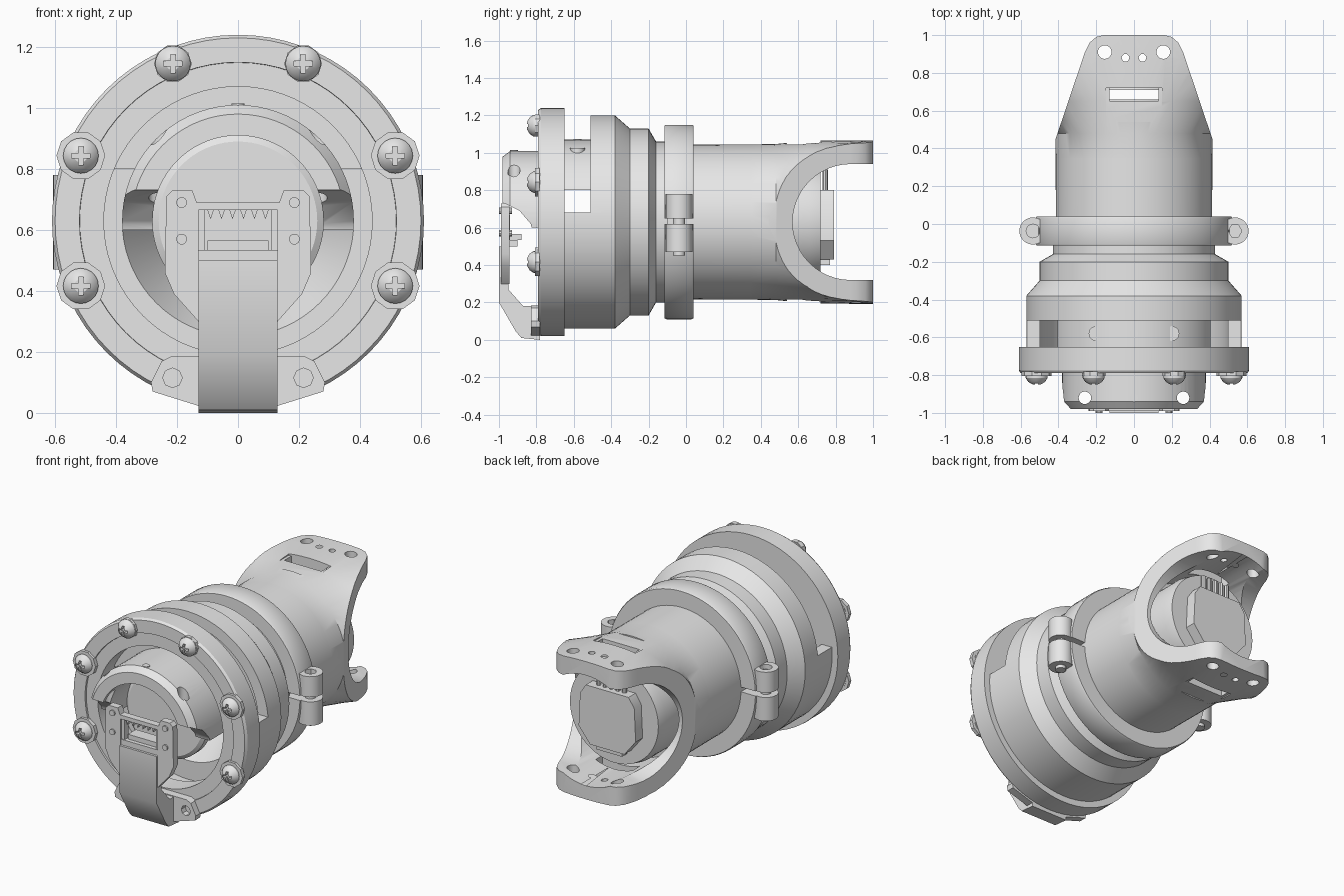
import bpy, bmesh, math

if "Cube" in bpy.data.objects:
    bpy.data.objects.remove(bpy.data.objects["Cube"])

GREY = bpy.data.materials.new("plain_grey")
GREY.use_nodes = True
GREY.diffuse_color = (0.8, 0.8, 0.8, 1)
GREY.node_tree.nodes["Principled BSDF"].inputs["Base Color"].default_value = (0.8, 0.8, 0.8, 1)
AXIS = 0.63  # height of the main axis
parts = []


def finish(name, bm, keep=True):
    bmesh.ops.recalc_face_normals(bm, faces=bm.faces)
    mesh = bpy.data.meshes.new(name)
    bm.to_mesh(mesh)
    bm.free()
    mesh.materials.append(GREY)
    ob = bpy.data.objects.new(name, mesh)
    bpy.context.collection.objects.link(ob)
    if keep:
        parts.append(ob)
    return ob


def loft(name, rings, closed=False, segs=72, cz=AXIS, keep=True):
    """Elliptic rings (y, radius x, radius z) joined along y."""
    bm = bmesh.new()
    rows = []
    for y, rx, rz in rings:
        angles = [2 * math.pi * i / segs for i in range(segs)]
        rows.append([bm.verts.new((rx * math.cos(a), y, cz + rz * math.sin(a))) for a in angles])
    pairs = list(zip(rows, rows[1:]))
    if closed:
        pairs.append((rows[-1], rows[0]))
    else:
        bm.faces.new(rows[0])
        bm.faces.new(rows[-1])
    for a, b in pairs:
        for i in range(segs):
            j = (i + 1) % segs
            bm.faces.new((a[i], a[j], b[j], b[i]))
    return finish(name, bm, keep)


def lathe(name, profile, **kw):
    return loft(name, [(y, r, r) for y, r in profile], **kw)


def prism(name, pts, axis, lo, hi, keep=True):
    """Extrude a flat outline along x, y or z."""
    place = {"x": lambda p, t: (t, p[0], p[1]),
             "y": lambda p, t: (p[0], t, p[1]),
             "z": lambda p, t: (p[0], p[1], t)}[axis]
    bm = bmesh.new()
    a = [bm.verts.new(place(p, lo)) for p in pts]
    b = [bm.verts.new(place(p, hi)) for p in pts]
    bm.faces.new(a)
    bm.faces.new(b)
    for i in range(len(pts)):
        j = (i + 1) % len(pts)
        bm.faces.new((a[i], a[j], b[j], b[i]))
    return finish(name, bm, keep)


def rod(name, axis, c, r, lo, hi, n=20, keep=True):
    pts = [(c[0] + r * math.cos(2 * math.pi * i / n), c[1] + r * math.sin(2 * math.pi * i / n)) for i in range(n)]
    return prism(name, pts, axis, lo, hi, keep)


def box(name, x0, x1, y0, y1, z0, z1, keep=True):
    return prism(name, [(x0, y0), (x1, y0), (x1, y1), (x0, y1)], "z", z0, z1, keep)


def mirrored(half):
    return half + [(-x, v) for x, v in reversed(half) if x > 0]


def cut(ob, *cutters, op="DIFFERENCE"):
    """Apply booleans, then drop the cutters."""
    bpy.context.view_layer.objects.active = ob
    for c in cutters:
        mod = ob.modifiers.new("cut", "BOOLEAN")
        mod.operation, mod.solver, mod.object = op, "EXACT", c
        bpy.ops.object.modifier_apply(modifier=mod.name)
        bpy.data.objects.remove(c)


def hole(axis, c, r, lo=-2, hi=2, n=20):
    return rod("hole_cutter", axis, c, r, lo, hi, n, keep=False)


def cutbox(*size):
    return box("box_cutter", *size, keep=False)


# Housing with a funnel mouth and an open upper slot
housing = lathe("housing", [(-0.3, 0.27), (-0.5, 0.38), (-0.5, 0.5), (-0.66, 0.5), (-0.66, 0.57),
                            (-0.38, 0.57), (-0.3, 0.5), (-0.2, 0.5), (-0.16, 0.43), (-0.1, 0.43)])
cut(housing, cutbox(-1, 1, -0.7, -0.51, 0.68, 1.5))
lathe("main_tube", [(-0.11, 0.413), (0.35, 0.415)])

# Front flange
lathe("front_flange", [(-0.65, 0.44), (-0.65, 0.61), (-0.775, 0.61), (-0.79, 0.6), (-0.79, 0.52),
                       (-0.778, 0.519), (-0.778, 0.44)], closed=True)

# Hood inside the flange, with the round face it shelters
hood = lathe("hood", [(-0.65, 0.28), (-0.65, 0.38), (-0.94, 0.38), (-0.98, 0.35), (-0.98, 0.28)], closed=True)
sweep = [(-1.1, 0.74), (-0.97, 0.73), (-0.89, 0.69), (-0.83, 0.62), (-0.8, 0.5), (-1.1, 0.5)]
cut(hood, cutbox(-1, 1, -1.2, 0, 0, 0.6), prism("sweep_cutter", sweep, "x", -1, 1, keep=False),
    *[hole("z", (s * 0.26, -0.92), 0.033, 0.6, 2) for s in (-1, 1)])
lathe("round_face", [(-0.66, 0.282), (-0.71, 0.282), (-0.725, 0.26)])
rear = lathe("hood_rear", [(-0.66, 0.33), (-0.66, 0.44), (-0.5, 0.44), (-0.5, 0.33)], closed=True)
cut(rear, cutbox(-1, 1, -1, 0, 0, 0.8))
for x, y, r in ((0, -0.92, 0.022), (0, -0.58, 0.022), (0.2, -0.58, 0.04), (-0.2, -0.58, 0.04)):
    top = AXIS + math.sqrt((0.38 if y < -0.7 else 0.44) ** 2 - x * x)
    rod("hood_bolt", "z", (x, y), r, top - 0.04, top + 0.004, 12)

# Cross-head screws on bosses around the flange
screw = lathe("flange_screw", [(-0.78, 0.058), (-0.815, 0.058), (-0.835, 0.045), (-0.85, 0.022)],
              segs=20, cz=0)
cut(screw, cutbox(-0.03, 0.03, -0.9, -0.83, -0.008, 0.008), cutbox(-0.008, 0.008, -0.9, -0.83, -0.03, 0.03))
for k in range(8):
    a = math.radians(22.5 + 45 * k)
    x, z = 0.558 * math.cos(a), AXIS + 0.558 * math.sin(a)
    if z < 0.2:
        continue
    rod("screw_boss", "y", (x, z), 0.08 if abs(x) > 0.4 else 0.062, -0.806, -0.782, 10)
    copy = bpy.data.objects.new("flange_screw", screw.data)
    copy.location = (x, 0, z)
    bpy.context.collection.objects.link(copy)
    parts.append(copy)
parts.remove(screw)
bpy.data.objects.remove(screw)

# Bent front arm, its lugs and the forked head
strap = [(-0.78, 0), (-0.88, 0.01), (-0.91, 0.045), (-1, 0.2), (-1, 0.5), (-0.95, 0.5),
         (-0.95, 0.27), (-0.87, 0.18), (-0.78, 0.18)]
prism("arm_strap", strap, "x", -0.13, 0.13)
lugs = prism("arm_lugs", mirrored([(0, 0.005), (0.12, 0.02), (0.28, 0.07), (0.285, 0.1),
                                   (0.25, 0.17), (0.22, 0.185), (0, 0.185)]), "y", -0.83, -0.78)
cut(lugs, *[hole("y", (s * 0.215, 0.115), 0.032, n=8) for s in (-1, 1)])
head = prism("arm_head", mirrored([(0, 0.3), (0.13, 0.3), (0.21, 0.39), (0.24, 0.46), (0.235, 0.71),
                                   (0.215, 0.73), (0.15, 0.73), (0.135, 0.69), (0, 0.69)]), "y", -0.99, -0.945)
cut(head, cutbox(-0.13, 0.13, -1.1, -0.9, 0.5, 0.665))
box("head_sill", -0.14, 0.14, -0.985, -0.9, 0.5, 0.535)
box("head_inner_sill", -0.1, 0.1, -0.96, -0.88, 0.535, 0.565)
for s in (-1, 1):
    box("head_post", s * 0.125 - 0.015, s * 0.125 + 0.015, -0.98, -0.94, 0.5, 0.67)
    for z in (0.57, 0.69):
        rod("head_pin", "y", (s * 0.185, z), 0.018, -1, -0.93, 10)
for i in range(6):
    x = -0.09 + i * 0.036
    prism("contact_tooth", [(x - 0.012, 0.67), (x + 0.012, 0.67), (x, 0.635)], "y", -0.98, -0.95)

# Split clamp ring with bolted ears
clamp = lathe("clamp_ring", [(-0.115, 0.41), (-0.115, 0.515), (-0.105, 0.52), (0.03, 0.52),
                             (0.04, 0.515), (0.04, 0.41)], closed=True)
cut(clamp, cutbox(-1, 1, -0.2, 0.1, 0.62, 0.65))
for s in (-1, 1):
    for z0, z1 in ((0.47, 0.62), (0.65, 0.78)):
        ear = rod("clamp_ear", "z", (s * 0.535, -0.037), 0.072, z0, z1, 24)
        if z0 > 0.6:
            cut(ear, hole("z", (s * 0.535, -0.037), 0.036, 0.75, 1, 6 if s > 0 else 16))
        x0, x1 = sorted((s * 0.44, s * 0.495))
        box("clamp_ear_web", x0, x1, -0.1, 0.026, z0 + 0.005, z1 - 0.005)
    rod("clamp_bolt", "z", (s * 0.535, -0.037), 0.032, 0.45, 0.745, 12)

# Rear fork: tube flaring into two flat ears
fork = loft("rear_fork", [(0.35, 0.415, 0.415), (0.48, 0.417, 0.417), (0.65, 0.58, 0.434),
                          (0.88, 0.95, 0.437), (1.05, 1, 0.437)])
outline = mirrored([(0, 0.3), (0.43, 0.3), (0.415, 0.45), (0.26, 0.91), (0.235, 0.96), (0.2, 0.99), (0.16, 1), (0, 1)])
cut(fork, prism("outline_cutter", outline, "z", -1, 2, keep=False), op="INTERSECT")
mouth = [(1.2, AXIS - 0.31)] + [
    (0.88 - 0.31 * math.sin(math.pi * i / 24), AXIS - 0.31 * math.cos(math.pi * i / 24)) for i in range(25)
] + [(1.2, AXIS + 0.31)]
cut(fork, prism("mouth_cutter", mouth, "x", -1, 1, keep=False),
    hole("y", (0, AXIS), 0.35, 0.5, 2, 64),
    cutbox(-0.13, 0.13, 0.65, 0.72, -1, 2),
    cutbox(-0.148, 0.148, 0.54, 0.72, 1.045, 2), cutbox(-0.148, 0.148, 0.54, 0.72, -1, 0.215),
    *[hole("z", (s * x, y), r) for s in (-1, 1) for x, y, r in ((0.155, 0.91, 0.036), (0.045, 0.88, 0.02))])

# Inner core with a slot through it, end plate and contact pins
core = lathe("inner_core", [(0.4, 0.325), (0.66, 0.325), (0.72, 0.31)])
cut(core, cutbox(-0.13, 0.13, 0.66, 0.71, -1, 2))
prism("core_end_plate", mirrored([(0, 0.43), (0.12, 0.43), (0.2, 0.53), (0.19, 0.74), (0.15, 0.8), (0, 0.8)]),
      "y", 0.712, 0.79)
for i in range(5):
    x = -0.09 + i * 0.045
    rod("contact_pin", "z", (x, 0.745), 0.014, 0.78, 0.91, 8)
box("core_lower_tab", -0.09, 0.09, 0.72, 0.77, 0.4, 0.45)

# Smooth shading with crisp edges
bpy.ops.object.select_all(action="DESELECT")
for ob in parts:
    ob.select_set(True)
bpy.context.view_layer.objects.active = parts[0]
bpy.ops.object.shade_smooth_by_angle(angle=math.radians(32))
